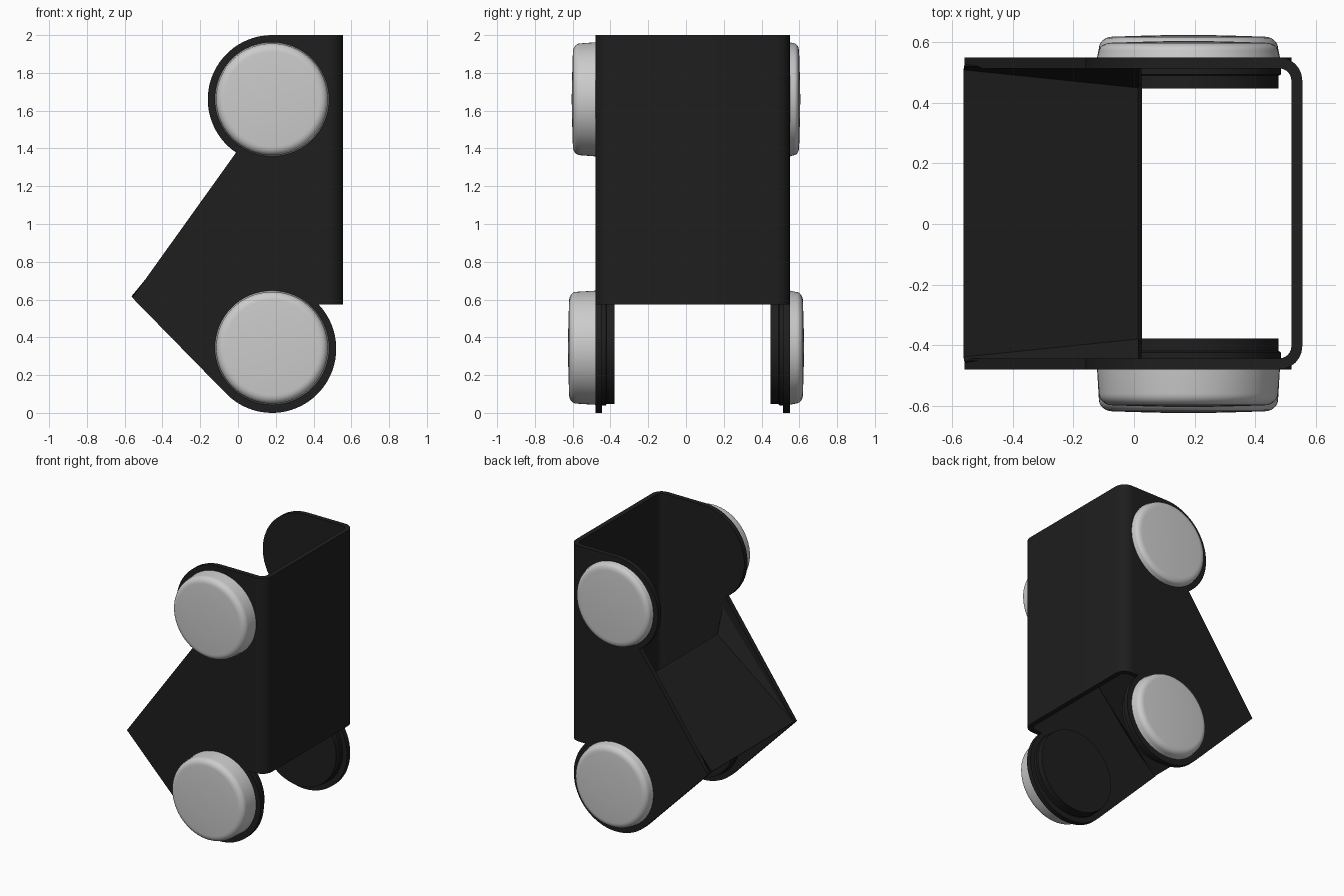
import bpy, bmesh, math

if "Cube" in bpy.data.objects:
    bpy.data.objects.remove(bpy.data.objects["Cube"])

YMIN, YMAX, T = -0.48, 0.55, 0.036      # side sheet outer faces and thickness
CX, ZU, ZL, R = 0.18, 1.66, 0.34, 0.34  # wheel centres and lug radius

dark = bpy.data.materials.new("dark_steel")
dark.diffuse_color = (0.013, 0.013, 0.013, 1)
dark.use_nodes = True
dark.node_tree.nodes["Principled BSDF"].inputs["Base Color"].default_value = dark.diffuse_color


def finish(name, bm, mat=None, smooth=True):
    bmesh.ops.recalc_face_normals(bm, faces=bm.faces)
    me = bpy.data.meshes.new(name)
    bm.to_mesh(me)
    bm.free()
    ob = bpy.data.objects.new(name, me)
    bpy.context.collection.objects.link(ob)
    if mat:
        me.materials.append(mat)
    if smooth:
        bpy.ops.object.select_all(action='DESELECT')
        bpy.context.view_layer.objects.active = ob
        ob.select_set(True)
        bpy.ops.object.shade_smooth_by_angle(angle=math.radians(35))
    return ob


def prism(name, points, offset):
    bm = bmesh.new()
    face = bm.faces.new([bm.verts.new(p) for p in points])
    ext = bmesh.ops.extrude_face_region(bm, geom=[face])["geom"]
    bmesh.ops.translate(bm, vec=offset, verts=[v for v in ext if isinstance(v, bmesh.types.BMVert)])
    return finish(name, bm, dark)


def arc(cx, cy, r, a0, a1, n):
    return [(cx + r * math.cos(math.radians(a0 + (a1 - a0) * i / n)),
             cy + r * math.sin(math.radians(a0 + (a1 - a0) * i / n))) for i in range(n + 1)]


def lathe(name, z, y, direction, profile, mat=None, n=64):
    # profile of (radius, distance from wall) spun about the y axis
    bm = bmesh.new()
    rings = []
    for r, d in profile:
        rings.append([bm.verts.new((px, y + direction * d, pz)) for px, pz in arc(CX, z, r, 0, 360, n)[:-1]])
    for a, b in zip(rings, rings[1:]):
        for i in range(n):
            j = (i + 1) % n
            bm.faces.new((a[i], a[j], b[j], b[i]))
    bm.faces.new(rings[0])
    bm.faces.new(rings[-1])
    return finish(name, bm, mat)


# Side sheets with two round lugs and a pointed nose
outline = (arc(CX, ZU, R, 90, 236, 32) + [(-0.56, 0.61)]
           + arc(CX, ZL, R, 225, 403.7, 40) + [(0.48, 0.575), (0.48, 2.0)])
for side, y in (("front", YMIN), ("rear", YMAX - T)):
    prism(side + "_side_sheet", [(x, y, z) for x, z in outline], (0, T, 0))

# Back wall with bent corners
XB, B = 0.556, 0.076
bx = XB - B
outer = arc(bx, YMIN + B, B, -90, 0, 6) + arc(bx, YMAX - B, B, 0, 90, 6)
inner = arc(bx, YMAX - B, B - T, 90, 0, 6) + arc(bx, YMIN + B, B - T, 0, -90, 6)
prism("back_wall", [(x, y, 0.575) for x, y in outer + inner], (0, 0, 1.425))

# Sloped cross plate with tapering side folds
bm = bmesh.new()
low = [(-0.557, y, 0.612) for y in (YMIN + 0.02, YMIN + T, YMAX - T, YMAX - 0.02)]
high = [(0.02, YMIN + 0.02, 1.32), (0.02, YMIN + 0.095, 1.12),
        (0.02, YMAX - 0.095, 1.12), (0.02, YMAX - 0.02, 1.32)]
a = [bm.verts.new(p) for p in low]
b = [bm.verts.new(p) for p in high]
for i in range(3):
    bm.faces.new((a[i], a[i + 1], b[i + 1], b[i]))
plate = finish("cross_plate", bm, dark, False)
mod = plate.modifiers.new("thickness", 'SOLIDIFY')
mod.thickness = 0.02
mod.offset = 0

# Rounded pads outside and dark backing discs inside the lower lugs
for side, wall, d in (("front", YMIN, -1), ("rear", YMAX, 1)):
    for level, z, tip in (("upper", ZU, 0.605), ("lower", ZL + 0.005, 0.625)):
        h = tip - abs(wall)
        bevel = min(0.045, h * 0.6)
        base = h - bevel
        prof = [(0.302, 0), (0.296, base)]
        prof += [(0.251 + 0.045 * math.cos(t * math.pi / 12),
                  base + (bevel - 0.006) * math.sin(t * math.pi / 12)) for t in range(1, 7)]
        prof += [(0.12, h - 0.002), (0.02, h)]
        lathe(f"{side}_{level}_pad", z, wall, d, prof)
    lathe(f"{side}_inner_disc", ZL + 0.005, wall - d * T, -d,
          [(0.305, -0.005), (0.305, 0.02), (0.298, 0.024), (0.298, 0.066)], dark)
